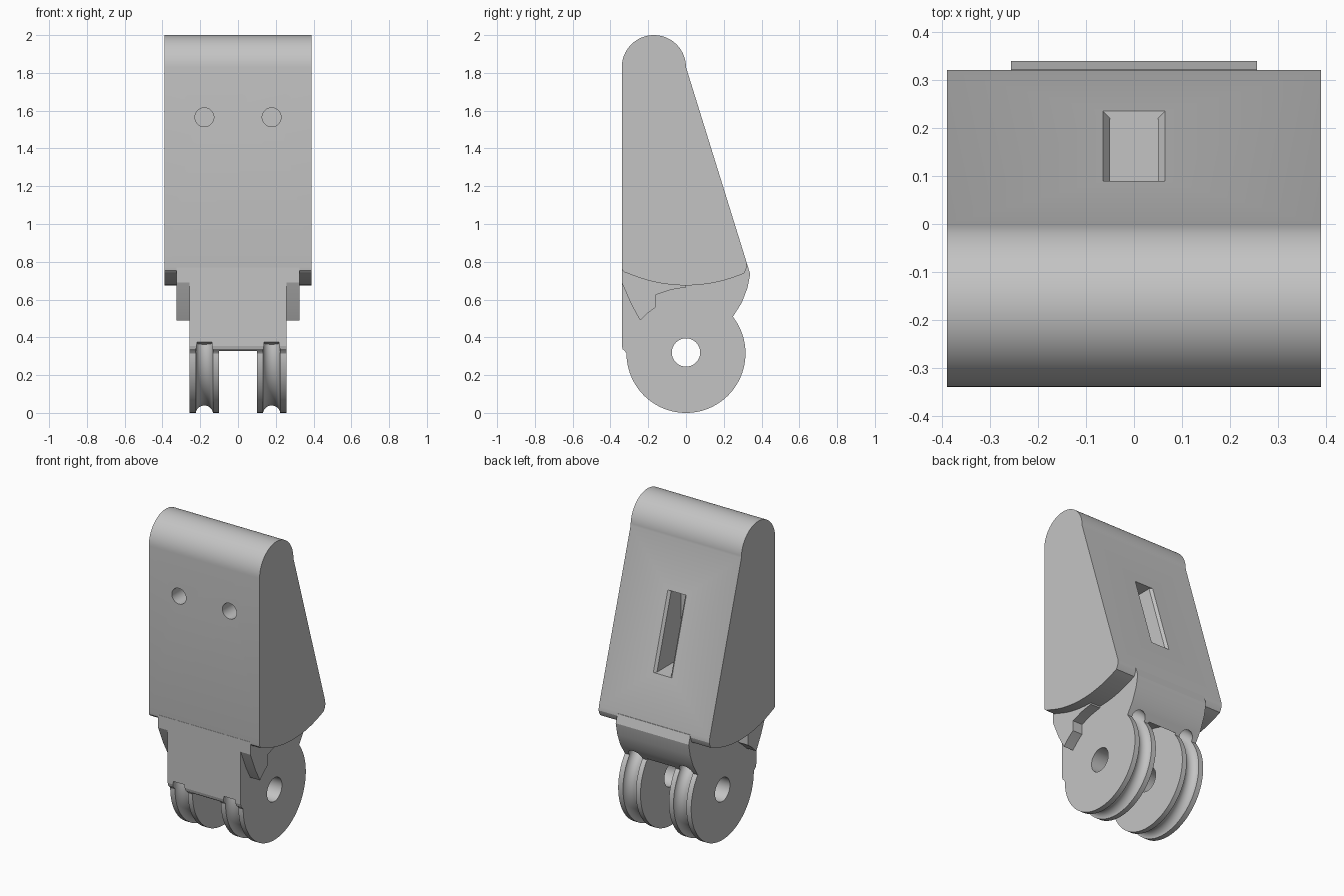
import bpy, bmesh
from math import sin, cos, pi, radians
from mathutils import Vector

if "Cube" in bpy.data.objects:
    bpy.data.objects.remove(bpy.data.objects["Cube"], do_unlink=True)

HALF, CORE, DEPTH = 0.39, 0.257, 0.34     # body half width, core half width, half depth
PIVOT_Z, KNUCKLE = 0.315, 0.315           # pivot height, knuckle radius
TENDON_X = 0.178

mat = bpy.data.materials.new("plain grey")
mat.use_nodes = True
grey = (0.55, 0.55, 0.55, 1)
mat.diffuse_color = grey
mat.node_tree.nodes["Principled BSDF"].inputs["Base Color"].default_value = grey


def finish(name, bm):
    bmesh.ops.recalc_face_normals(bm, faces=bm.faces)
    mesh = bpy.data.meshes.new(name)
    bm.to_mesh(mesh)
    bm.free()
    mesh.materials.append(mat)
    ob = bpy.data.objects.new(name, mesh)
    bpy.context.collection.objects.link(ob)
    return ob


def arc(cy, cz, r, start, end, n):
    """Points of an arc in the side plane, angles in degrees."""
    angles = [radians(start + (end - start) * i / n) for i in range(n + 1)]
    return [(cy + r * cos(a), cz + r * sin(a)) for a in angles]


def prism(name, profile, x0, x1):
    """Side profile extruded across the width."""
    bm = bmesh.new()
    face = bm.faces.new([bm.verts.new((x0, y, z)) for y, z in profile])
    ext = bmesh.ops.extrude_face_region(bm, geom=[face])["geom"]
    bmesh.ops.translate(bm, vec=(x1 - x0, 0, 0),
                        verts=[v for v in ext if isinstance(v, bmesh.types.BMVert)])
    return finish(name, bm)


def rod(name, x, z, r, y0, y1, n=48):
    """Cylinder running front to back."""
    bm = bmesh.new()
    rings = [[bm.verts.new((x + r * cos(2 * pi * i / n), y, z + r * sin(2 * pi * i / n)))
              for i in range(n)] for y in (y0, y1)]
    for i in range(n):
        j = (i + 1) % n
        bm.faces.new((rings[0][i], rings[0][j], rings[1][j], rings[1][i]))
    for ring in rings:
        bm.faces.new(ring)
    return finish(name, bm)


def groove(name, x, r, tube, start, end, n=72, m=32):
    """Round-bottomed partial ring around the pivot."""
    bm = bmesh.new()
    rings = []
    for i in range(n + 1):
        a = radians(start + (end - start) * i / n)
        out = Vector((0, cos(a), sin(a)))
        ring = []
        for k in range(m):
            b = 2 * pi * k / m
            p = Vector((x + tube * sin(b), 0, PIVOT_Z)) + out * (r + tube * cos(b))
            ring.append(bm.verts.new(p))
        rings.append(ring)
    for a, b in zip(rings, rings[1:]):
        for k in range(m):
            j = (k + 1) % m
            bm.faces.new((a[k], a[j], b[j], b[k]))
    bm.faces.new(rings[0])
    bm.faces.new(rings[-1])
    return finish(name, bm)


def cut(ob, cutters):
    for c in cutters:
        c.hide_render = True
        mod = ob.modifiers.new("cut", "BOOLEAN")
        mod.operation, mod.solver, mod.object = "DIFFERENCE", "EXACT", c
    bpy.context.view_layer.update()
    deps = bpy.context.evaluated_depsgraph_get()
    mesh = bpy.data.meshes.new_from_object(ob.evaluated_get(deps))
    ob.modifiers.clear()
    ob.data = mesh
    for c in cutters:
        bpy.data.objects.remove(c, do_unlink=True)


def slope_y(z):
    return (1.83 - z) * 0.3105


# Wedge body: rounded top, sloping back, bowed underside
profile = arc(-0.17, 1.83, 0.17, 180, 0, 40)
profile += [(slope_y(0.8), 0.8), (0.322, 0.775), (0.316, 0.755)]
profile += arc(0, 1.445, 0.77, -66.5, -113.5, 24)
profile += [(-0.325, 0.743), (-0.337, 0.755), (-DEPTH, 0.775)]
body = prism("finger_body", profile, -HALF, HALF)

# Back window with flared sides, and two tendon holes in the front
Z0, Z1 = 1.07, 1.54
window = prism("window_cutter", [(-0.02, Z0), (0.4, Z0), (0.4, Z1), (-0.02, Z1)], -0.05, 0.05)
bm = bmesh.new()
for z in (Z0, Z1):
    for dy, w in ((-0.015, 0.05), (0.015, 0.08)):
        for s in (-1, 1):
            bm.verts.new((s * w, slope_y(z) + dy, z))
bmesh.ops.convex_hull(bm, input=bm.verts)
flare = finish("flare_cutter", bm)
holes = [rod("hole_cutter", s * TENDON_X, 1.565, 0.05, -0.5, -0.06) for s in (-1, 1)]
cut(body, [window, flare] + holes)

# Core with the two hinge knuckles
profile = arc(0, PIVOT_Z, KNUCKLE, 38, -180, 80)
profile += [(-0.322, 0.325), (-0.335, 0.337), (-DEPTH, 0.355), (-DEPTH, 0.77), (-0.3, 0.8),
            (0.28, 0.8), (slope_y(0.79), 0.79), (DEPTH, 0.735),
            (0.325, 0.66), (0.295, 0.583)]
core = prism("hinge_core", profile, -CORE, CORE)
gap = prism("gap_cutter", arc(0, PIVOT_Z, 0.325, 0, 357, 119), -0.1, 0.1)
pin = prism("pin_cutter", arc(0, PIVOT_Z + 0.005, 0.075, 0, 352.5, 47), -0.5, 0.5)
grooves = [groove("groove_cutter", s * TENDON_X, 0.322, 0.046, 72, -190) for s in (-1, 1)]
cut(core, [gap, pin] + grooves)

# Stop tabs on both sides under the body
tab = [(-DEPTH, 0.69), (-DEPTH, 0.77), (-0.3, 0.8), (0, 0.8), (0, 0.665), (-0.08, 0.652),
       (-0.16, 0.625), (-0.16, 0.56), (-0.2, 0.53), (-0.243, 0.49), (-0.29, 0.575)]
tabs = [prism(name, tab, s * 0.25, s * 0.325)
        for name, s in (("stop_tab_left", 1), ("stop_tab_right", -1))]

# Smooth curved faces, keep the edges sharp
bpy.ops.object.select_all(action="DESELECT")
for ob in [body, core] + tabs:
    ob.select_set(True)
bpy.context.view_layer.objects.active = body
bpy.ops.object.shade_smooth_by_angle(angle=radians(15))
